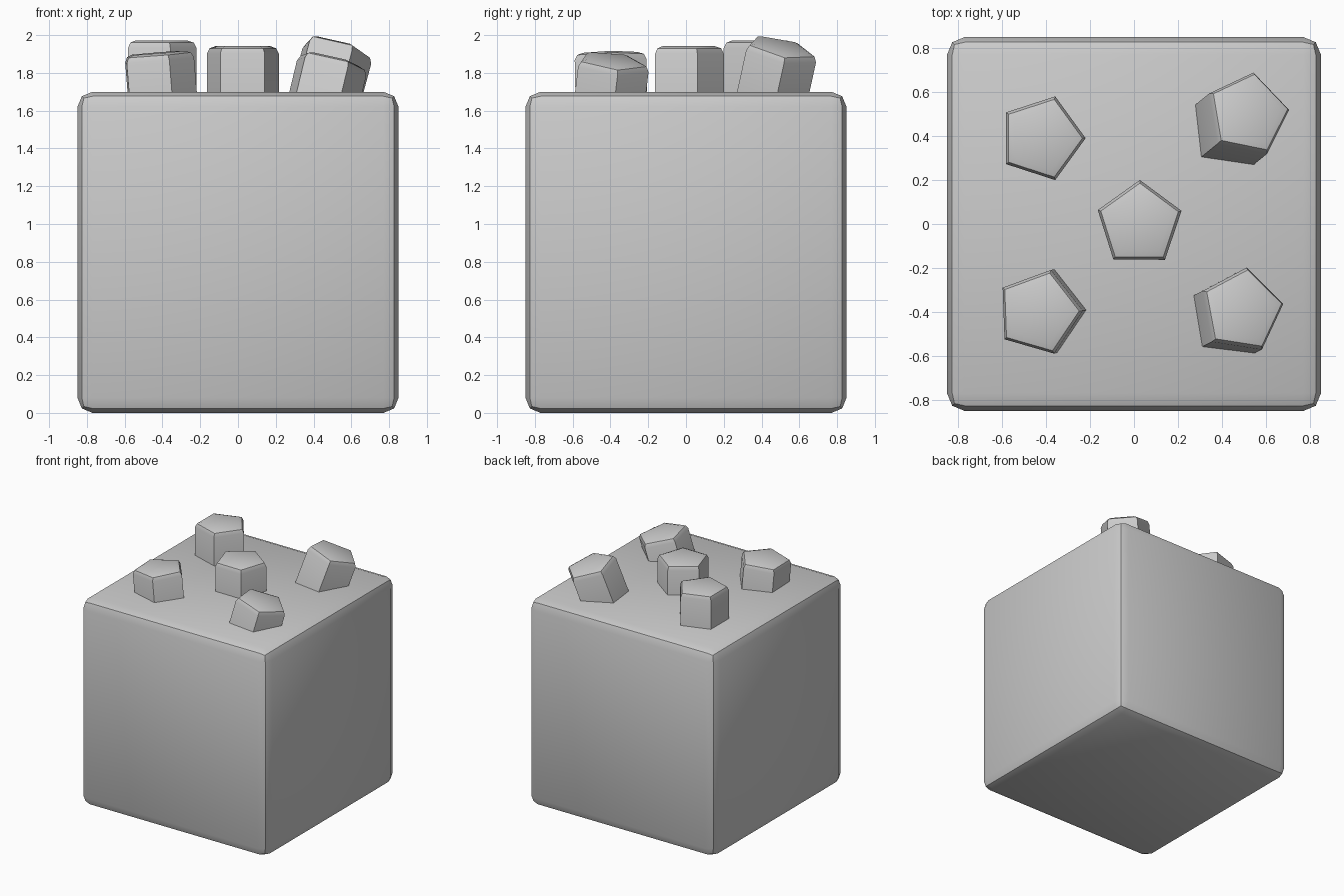
import bpy, bmesh, math
from mathutils import Matrix, Vector

if "Cube" in bpy.data.objects:
    bpy.data.objects.remove(bpy.data.objects["Cube"])


def finish(bm, name, loc=(0, 0, 0)):
    bmesh.ops.recalc_face_normals(bm, faces=bm.faces)
    mesh = bpy.data.meshes.new(name)
    bm.to_mesh(mesh)
    bm.free()
    ob = bpy.data.objects.new(name, mesh)
    ob.location = loc
    bpy.context.collection.objects.link(ob)
    bpy.ops.object.select_all(action='DESELECT')
    ob.select_set(True)
    bpy.context.view_layer.objects.active = ob
    bpy.ops.object.shade_smooth_by_angle(angle=math.radians(30))
    return ob


# main block with rounded edges
bm = bmesh.new()
bmesh.ops.create_cube(bm, size=1.7)
bmesh.ops.bevel(bm, geom=bm.edges[:], offset=0.08, segments=2,
                profile=0.5, affect='EDGES')
finish(bm, "block", (0, 0, 0.85))


def stud(name, top, phase, lean, radius=0.2, depth=0.4):
    """Five-sided stud: top centre, turn in degrees, lean (x, y) per unit z."""
    bm = bmesh.new()
    ring = [Vector((radius * math.cos(a), radius * math.sin(a), 0))
            for a in (math.radians(phase + 72 * i) for i in range(5))]
    cap = bm.faces.new([bm.verts.new(p) for p in ring])
    rim = list(cap.edges)
    low = [bm.verts.new(p - Vector((0, 0, depth))) for p in ring]
    bm.faces.new(low[::-1])
    up = list(cap.verts)
    for i in range(5):
        j = (i + 1) % 5
        bm.faces.new((up[i], low[i], low[j], up[j]))
    bmesh.ops.bevel(bm, geom=rim, offset=0.04, segments=2,
                    profile=0.5, affect='EDGES')
    axis = Vector((lean[0], lean[1], 1))
    rot = Vector((0, 0, 1)).rotation_difference(axis).to_matrix()
    bmesh.ops.transform(bm, matrix=rot.to_4x4(), verts=bm.verts)
    finish(bm, name, top)


# studs on top
stud("stud_centre", (0.025, 0.0, 1.942), 17.5, (0.0, 0.0))
stud("stud_back_left", (-0.42, 0.39, 1.972), 0, (0.0, 0.0))
stud("stud_front_left", (-0.435, -0.402, 1.905), 2, (-0.08, -0.02))
stud("stud_front_right", (0.497, -0.39, 1.872), 10, (0.24, 0.12))
stud("stud_back_right", (0.525, 0.505, 1.943), 8, (0.27, 0.22))
